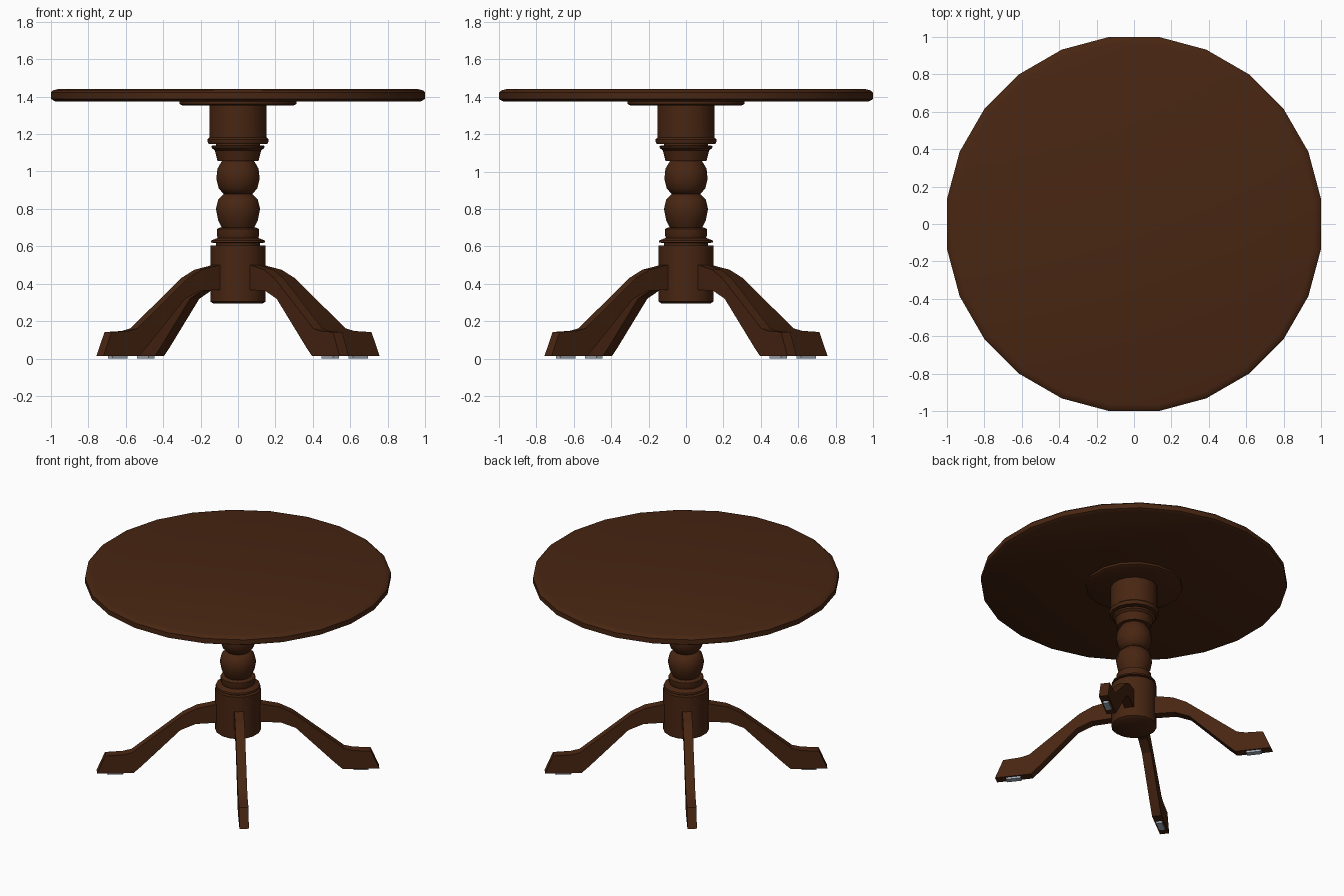
import bpy, bmesh, math
from mathutils import Matrix

cube = bpy.data.objects.get("Cube")
if cube:
    bpy.data.objects.remove(cube, do_unlink=True)


def material(name, rgb):
    mat = bpy.data.materials.new(name)
    mat.use_nodes = True
    color = (*rgb, 1)
    mat.diffuse_color = color
    bsdf = mat.node_tree.nodes["Principled BSDF"]
    bsdf.inputs["Base Color"].default_value = color
    bsdf.inputs["Roughness"].default_value = 0.7
    return mat


wood = material("dark_brown_wood", (0.065, 0.019, 0.006))
felt = material("grey_pad", (0.4, 0.44, 0.5))


def add_object(name, bm, mat, smooth_angle=None):
    bmesh.ops.recalc_face_normals(bm, faces=bm.faces)
    mesh = bpy.data.meshes.new(name)
    bm.to_mesh(mesh)
    bm.free()
    mesh.materials.append(mat)
    obj = bpy.data.objects.new(name, mesh)
    bpy.context.collection.objects.link(obj)
    if smooth_angle:
        bpy.ops.object.select_all(action="DESELECT")
        obj.select_set(True)
        bpy.context.view_layer.objects.active = obj
        bpy.ops.object.shade_smooth_by_angle(angle=math.radians(smooth_angle))
    return obj


def lathe(name, profile, sides, smooth_angle=35):
    """Turn a (radius, height) profile around z and cap both ends."""
    bm = bmesh.new()
    rings = []
    for r, z in profile:
        angles = [2 * math.pi * (i + 0.5) / sides for i in range(sides)]
        rings.append([bm.verts.new((r * math.cos(a), r * math.sin(a), z)) for a in angles])
    for low, high in zip(rings, rings[1:]):
        for i in range(sides):
            j = (i + 1) % sides
            bm.faces.new((low[i], low[j], high[j], high[i]))
    bm.faces.new(rings[0])
    bm.faces.new(rings[-1])
    return add_object(name, bm, wood, smooth_angle)


def slab(name, outline, half_width, turn, mat):
    """Extrude an outline in the (radius, height) plane and turn it about z."""
    bm = bmesh.new()
    face = bm.faces.new([bm.verts.new((r, -half_width, z)) for r, z in outline])
    moved = bmesh.ops.extrude_face_region(bm, geom=[face])["geom"]
    verts = [v for v in moved if isinstance(v, bmesh.types.BMVert)]
    bmesh.ops.translate(bm, verts=verts, vec=(0, 2 * half_width, 0))
    bmesh.ops.transform(bm, matrix=Matrix.Rotation(turn, 4, "Z"), verts=bm.verts)
    return add_object(name, bm, mat)


# Round top with softened rim, and the mounting plate below it
lathe("table_top", [(0.985, 1.375), (1.008, 1.387), (1.008, 1.422),
                    (0.995, 1.434), (0.97, 1.44)], 24)
lathe("mounting_plate", [(0.3, 1.352), (0.318, 1.36), (0.318, 1.376)], 16)

# Turned pedestal, bottom to top
lathe("pedestal_base", [(0.135, 0.295), (0.15, 0.305), (0.15, 0.605)], 16)
lathe("lower_ring", [(0.12, 0.604), (0.12, 0.618), (0.148, 0.62), (0.145, 0.632),
                     (0.11, 0.645), (0.115, 0.66), (0.115, 0.692), (0.1, 0.7)], 16)
lathe("lower_bulb", [(0.085, 0.695), (0.108, 0.74), (0.12, 0.8),
                     (0.108, 0.85), (0.075, 0.882)], 16, 50)
lathe("upper_bulb", [(0.075, 0.876), (0.105, 0.91), (0.118, 0.96),
                     (0.112, 1.015), (0.085, 1.06)], 16, 50)
lathe("upper_ring", [(0.112, 1.057), (0.126, 1.112), (0.142, 1.125),
                     (0.145, 1.137), (0.12, 1.14), (0.12, 1.15)], 16)
lathe("pedestal_collar", [(0.16, 1.148), (0.166, 1.16), (0.166, 1.172),
                          (0.155, 1.182), (0.155, 1.353)], 16)

# Four curved legs with a small pad under each foot
leg_outline = [(0.1, 0.5), (0.15, 0.5), (0.27, 0.475), (0.36, 0.43), (0.7, 0.162),
               (0.76, 0.148), (0.875, 0.142), (0.93, 0.014), (0.69, 0.014),
               (0.64, 0.06), (0.38, 0.32), (0.28, 0.362), (0.1, 0.37)]
pad_outline = [(0.76, 0), (0.86, 0), (0.86, 0.015), (0.76, 0.015)]
names = ["back_left", "back_right", "front_right", "front_left"]
for i, corner in enumerate(names):
    turn = math.radians(37.5 + 90 * i)
    slab(corner + "_leg", leg_outline, 0.031, turn, wood)
    slab(corner + "_foot_pad", pad_outline, 0.02, turn, felt)
